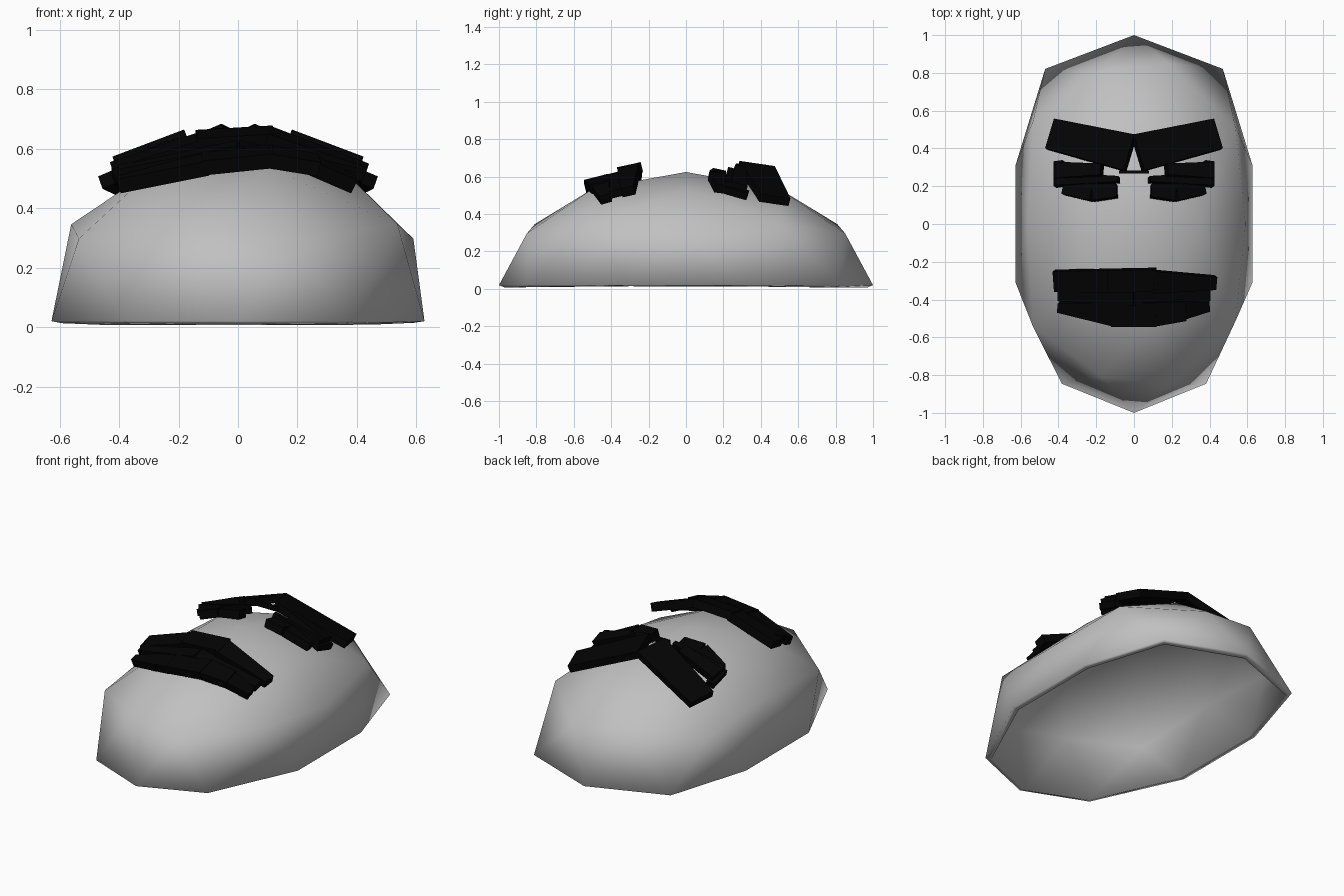
import bpy, bmesh
from mathutils import Vector, Matrix

if "Cube" in bpy.data.objects:
    bpy.data.objects.remove(bpy.data.objects["Cube"])


def material(name, v):
    m = bpy.data.materials.new(name)
    m.diffuse_color = (v, v, v, 1)
    m.use_nodes = True
    m.node_tree.nodes["Principled BSDF"].inputs["Base Color"].default_value = m.diffuse_color
    return m


GREY = material("mask_grey", 0.53)
BLACK = material("feature_black", 0.001)

# Mask shell: upper half of a stretched low-poly ball, hollowed out
bpy.ops.mesh.primitive_ico_sphere_add(subdivisions=2, radius=1)
shell = bpy.context.object
shell.name = "mask_shell"
bm = bmesh.new()
bm.from_mesh(shell.data)
bmesh.ops.delete(bm, geom=[v for v in bm.verts if v.co.z < -0.01], context='VERTS')
for v in bm.verts:
    x, y, z = v.co
    sx, sy = 0.66, 1.0
    if z < 0.01 and 0.7 < abs(y) < 0.95:      # rim corners, wider at the forehead
        sx, sy = (0.80, 1.015) if y > 0 else (0.65, 1.045)
    elif 0.3 < z < 0.6 and 0.4 < abs(y) < 0.7:  # fuller cheeks and temples
        sx, sy = (0.78 if x > 0 else 0.74), 1.03
    v.co = Vector((x * sx, y * sy, 0.02 + (0.62 if 0.3 < z < 0.6 else 0.605) * z))
for f in bm.faces:
    f.smooth = True
bm.to_mesh(shell.data)
bm.free()
shell.data.materials.append(GREY)
sol = shell.modifiers.new("thickness", 'SOLIDIFY')
sol.thickness = 0.035
sol.offset = -1


# Flat bars with four-sided section, laid between two points
def bar(bm, p, q, side, w0, w1, t):
    p, q = Vector(p), Vector(q)
    d = (q - p).normalized()
    n = d.cross(Vector(side)).normalized()
    s = n.cross(d)
    verts = bmesh.ops.create_cube(bm, size=1)["verts"]
    for v in verts:
        end, w = (q, w1) if v.co.x > 0 else (p, w0)
        v.co = end + s * (v.co.y * w) + n * (v.co.z * t)


def feature(name, bars, mirrored):
    bm = bmesh.new()
    for b in bars:
        bar(bm, *b)
    if mirrored:
        dup = bmesh.ops.duplicate(bm, geom=bm.verts[:] + bm.edges[:] + bm.faces[:])["geom"]
        bmesh.ops.transform(bm, matrix=Matrix.Scale(-1, 4, (1, 0, 0)),
                            verts=[g for g in dup if isinstance(g, bmesh.types.BMVert)])
    bmesh.ops.recalc_face_normals(bm, faces=bm.faces[:])
    me = bpy.data.meshes.new(name)
    bm.to_mesh(me)
    bm.free()
    me.materials.append(BLACK)
    ob = bpy.data.objects.new(name, me)
    bpy.context.collection.objects.link(ob)


# Angry eyebrows and the thin bridge between them
feature("eyebrows", [((0.02, 0.375, 0.65), (0.44, 0.475, 0.475), (-0.03, 0.2, -0.04), 0.2, 0.165, 0.045)], True)
feature("brow_bridge", [((-0.08, 0.275, 0.655), (0.08, 0.275, 0.655), (0, 1, 0), 0.015, 0.015, 0.03)], False)

# Eyes: upper lid, middle bar, outer corner, lower lid
feature("eyes", [
    ((0.17, 0.285, 0.635), (0.41, 0.28, 0.54), (0, 1, -0.3), 0.06, 0.09, 0.05),
    ((0.08, 0.235, 0.625), (0.41, 0.235, 0.545), (0, 1, -0.2), 0.03, 0.07, 0.05),
    ((0.39, 0.2, 0.54), (0.395, 0.33, 0.50), (-1, 0, 0.4), 0.06, 0.05, 0.04),
    ((0.09, 0.175, 0.615), (0.22, 0.165, 0.60), (0, 1, -0.2), 0.07, 0.09, 0.05),
    ((0.22, 0.165, 0.60), (0.37, 0.185, 0.535), (0, 1, -0.2), 0.09, 0.06, 0.05),
], True)

# Mouth: bars of the upper and lower lip
S = (0, 1, 0.25)
feature("upper_lip", [
    ((-0.42, -0.30, 0.52), (-0.12, -0.30, 0.62), S, 0.11, 0.12, 0.05),
    ((-0.14, -0.30, 0.625), (0.12, -0.295, 0.64), S, 0.12, 0.12, 0.05),
    ((0.10, -0.305, 0.64), (0.43, -0.31, 0.52), S, 0.12, 0.07, 0.05),
    ((-0.40, -0.37, 0.52), (0.0, -0.39, 0.60), S, 0.07, 0.08, 0.04),
    ((0.0, -0.39, 0.60), (0.40, -0.37, 0.51), S, 0.08, 0.07, 0.04),
], False)
feature("lower_lip", [
    ((-0.40, -0.44, 0.48), (-0.10, -0.475, 0.55), S, 0.05, 0.13, 0.05),
    ((-0.12, -0.475, 0.55), (0.12, -0.475, 0.575), S, 0.13, 0.13, 0.05),
    ((0.10, -0.475, 0.575), (0.27, -0.455, 0.545), S, 0.13, 0.11, 0.05),
    ((0.25, -0.455, 0.545), (0.39, -0.43, 0.48), S, 0.10, 0.06, 0.05),
], False)
